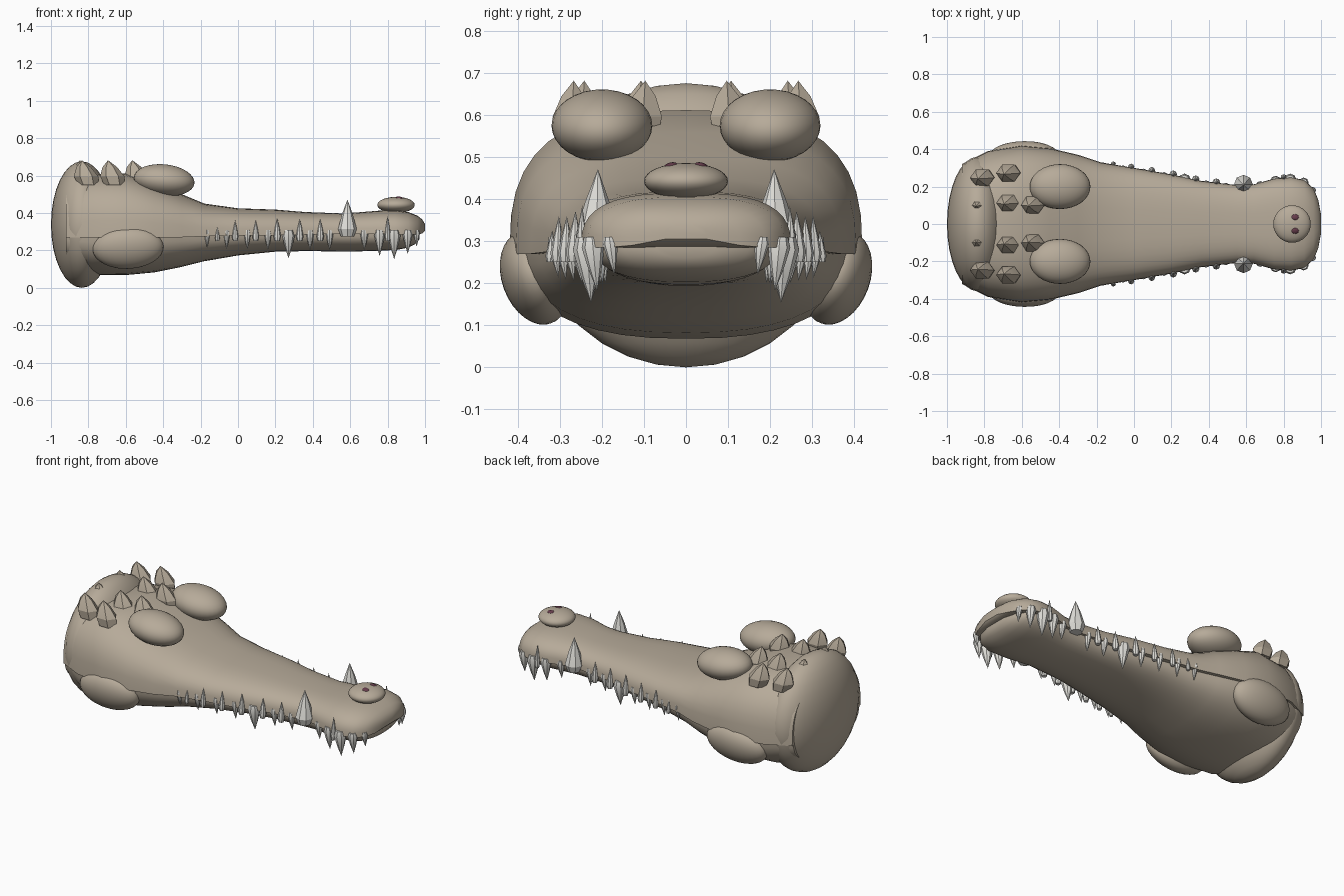
import bpy, bmesh, math
from mathutils import Matrix, Vector

cube = bpy.data.objects.get("Cube")
if cube:
    bpy.data.objects.remove(cube)


def material(name, rgb):
    m = bpy.data.materials.new(name)
    m.use_nodes = True
    m.diffuse_color = (*rgb, 1)
    m.node_tree.nodes["Principled BSDF"].inputs["Base Color"].default_value = (*rgb, 1)
    return m


SKIN = material("tan_skin", (0.47, 0.405, 0.32))
IVORY = material("ivory", (0.74, 0.73, 0.69))
PLUM = material("dark_plum", (0.13, 0.045, 0.07))


def finish(name, bm, mat, mirror=False, angle=40):
    """Turn a bmesh into a shaded object, optionally mirrored across y."""
    bmesh.ops.recalc_face_normals(bm, faces=bm.faces)
    me = bpy.data.meshes.new(name)
    bm.to_mesh(me)
    bm.free()
    me.materials.append(mat)
    ob = bpy.data.objects.new(name, me)
    bpy.context.collection.objects.link(ob)
    if mirror:
        mod = ob.modifiers.new("mirror", "MIRROR")
        mod.use_axis = (False, True, False)
        mod.use_mirror_merge = False
    bpy.ops.object.select_all(action="DESELECT")
    ob.select_set(True)
    bpy.context.view_layer.objects.active = ob
    if angle:
        bpy.ops.object.shade_smooth_by_angle(angle=math.radians(angle))
    return ob


def ellipsoid(name, centre, radii, mat, mirror=False, tilt=(0, 0), segs=32):
    """Stretched sphere, tilted about x and y (degrees)."""
    bm = bmesh.new()
    turn = (Matrix.Rotation(math.radians(tilt[0]), 4, "X")
            @ Matrix.Rotation(math.radians(tilt[1]), 4, "Y"))
    mtx = Matrix.Translation(centre) @ turn @ Matrix.Diagonal((*radii, 1))
    bmesh.ops.create_uvsphere(bm, u_segments=segs, v_segments=segs // 2, radius=1, matrix=mtx)
    return finish(name, bm, mat, mirror)


def jaw(name, stations, power, steps=20):
    """Loft half-superellipse sections (x, half width, seam z, outer z)."""
    bm = bmesh.new()
    rings = []
    for x, w, seam, outer in stations:
        ring = []
        for i in range(steps + 1):
            a = math.pi * i / steps
            c, s = math.cos(a), max(math.sin(a), 0)
            y = math.copysign(abs(c) ** (2 / power), c) * w
            ring.append(bm.verts.new((x, y, seam + (outer - seam) * s ** (2 / power))))
        rings.append(ring)
    n = steps + 1
    for a, b in zip(rings, rings[1:]):
        for i in range(n):
            j = (i + 1) % n
            bm.faces.new((a[i], a[j], b[j], b[i]))
    bm.faces.new(rings[0])
    bm.faces.new(rings[-1])
    return finish(name, bm, SKIN)


def spike(bm, base, tip, radius, sides, profile, stretch=1.0):
    """Faceted pointed form; profile holds (fraction along, radius factor)."""
    base, tip = Vector(base), Vector(tip)
    rings = []
    for t, f in profile:
        c = base.lerp(tip, t)
        rings.append([bm.verts.new(c + Vector((
            math.cos(2 * math.pi * k / sides) * radius * f * stretch,
            math.sin(2 * math.pi * k / sides) * radius * f, 0))) for k in range(sides)])
    for a, b in zip(rings, rings[1:]):
        for k in range(sides):
            j = (k + 1) % sides
            bm.faces.new((a[k], a[j], b[j], b[k]))
    point = bm.verts.new(tip)
    for k in range(sides):
        bm.faces.new((rings[-1][k], rings[-1][(k + 1) % sides], point))
    bm.faces.new(rings[0])


# Upper head and snout
UPPER = [(-.92, .32, .27, .57), (-.78, .39, .27, .605), (-.6, .42, .27, .612),
         (-.45, .405, .27, .56), (-.3, .37, .27, .50), (-.18, .33, .275, .45),
         (0, .3, .28, .425), (.2, .265, .28, .418), (.36, .23, .285, .405),
         (.55, .208, .288, .398), (.64, .212, .288, .403), (.75, .243, .288, .412),
         (.84, .25, .285, .415), (.91, .235, .285, .405), (.96, .19, .285, .385),
         (.985, .13, .29, .365), (1, .05, .305, .34)]
jaw("upper_jaw", UPPER, 2.8)

# Lower jaw
LOWER = [(-.92, .31, .29, .12), (-.78, .38, .29, .07), (-.6, .405, .29, .068),
         (-.45, .39, .29, .082), (-.3, .35, .285, .112), (-.18, .31, .285, .142),
         (0, .275, .288, .173), (.2, .24, .288, .193), (.36, .21, .29, .196),
         (.6, .19, .292, .194), (.75, .215, .292, .197), (.85, .22, .29, .203),
         (.91, .2, .29, .215), (.95, .15, .29, .235), (.97, .07, .29, .26)]
jaw("lower_jaw", LOWER, 2.4)

# Rounded masses of the head
ellipsoid("skull_back", (-.835, 0, .338), (.165, .36, .338), SKIN)
ellipsoid("cheeks", (-.588, .36, .213), (.19, .078, .115), SKIN, True, (-20, -3))
ellipsoid("brow_bulges", (-.395, .2, .575), (.163, .12, .085), SKIN, True, (0, 6))
ellipsoid("nose", (.845, 0, .443), (.1, .1, .043), SKIN)
ellipsoid("nostrils", (.862, .037, .479), (.021, .017, .008), PLUM, True, (-16, 6), 12)

# Horny plates on top of the head
bm = bmesh.new()
for x, y in ((-.8, .25), (-.66, .275), (-.66, .115), (-.53, .105), (-.81, .105)):
    spike(bm, (x, y, .55), (x - .035, y - .008, .682), .052, 6,
          ((0, .85), (.35, 1), (.72, .6)), 1.25)
finish("head_plates", bm, SKIN, True, 25)


def half_width(x):
    for a, b in zip(UPPER, UPPER[1:]):
        if a[0] <= x <= b[0]:
            return a[1] + (b[1] - a[1]) * (x - a[0]) / (b[0] - a[0])
    return 0


TOOTH = ((0, .7), (.2, 1), (.6, .58))

# Teeth hanging from the upper jaw: x, tip height, radius
bm = bmesh.new()
for x, z, r in ((-.165, .213, .016), (-.06, .208, .018), (.05, .205, .019), (.16, .2, .02),
                (.27, .158, .034), (.385, .2, .021), (.49, .2, .02), (.675, .2, .022),
                (.757, .17, .029), (.835, .153, .034), (.907, .182, .027), (.955, .22, .018)):
    y = half_width(x) - .012
    spike(bm, (x, y, .31), (x, y - .012, z), r, 8, TOOTH)
finish("upper_teeth", bm, IVORY, True, 30)

# Teeth rising from the lower jaw
bm = bmesh.new()
for x, z, r in ((-.11, .325, .013), (-.015, .36, .017), (.095, .36, .018), (.21, .372, .02),
                (.33, .368, .02), (.44, .368, .02), (.585, .472, .05), (.8, .385, .016)):
    y = half_width(x) + .004
    spike(bm, (x, y, .25 if r < .04 else .275), (x, y - .004, z), r, 8, TOOTH)
finish("lower_teeth", bm, IVORY, True, 30)
